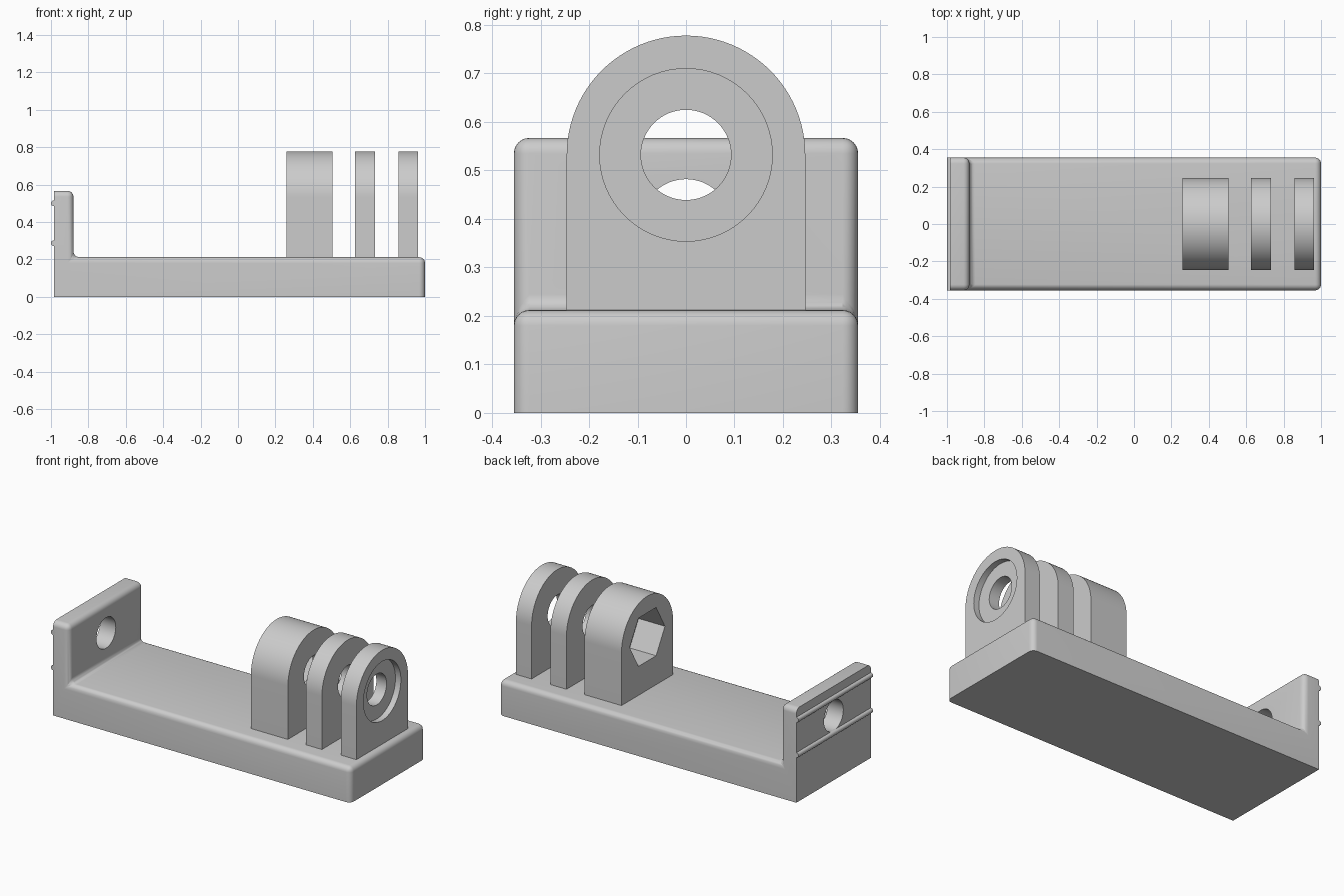
import bpy
import bmesh
from math import cos, sin, pi, radians

if "Cube" in bpy.data.objects:
    bpy.data.objects.remove(bpy.data.objects["Cube"], do_unlink=True)

grey = bpy.data.materials.new("light grey plastic")
grey.use_nodes = True
grey.diffuse_color = (0.6, 0.6, 0.6, 1)
grey.node_tree.nodes["Principled BSDF"].inputs["Base Color"].default_value = (0.6, 0.6, 0.6, 1)

HALF_W = 0.355      # half width of the base
BACK = -0.985       # outer face of the end wall
DECK = 0.212        # top of the base
AXLE = 0.532        # height of the prong holes
PRONG_R = 0.246


def select_only(obj):
    bpy.ops.object.select_all(action="DESELECT")
    obj.select_set(True)
    bpy.context.view_layer.objects.active = obj


def prism(name, profile, axis, lo, hi, bevel_rule=None, radius=0.035):
    """Extrude a (y, z) profile along x, or an (x, z) profile along y."""
    bm = bmesh.new()
    place = (lambda p: (lo, p[0], p[1])) if axis == "x" else (lambda p: (p[0], lo, p[1]))
    face = bm.faces.new([bm.verts.new(place(p)) for p in profile])
    grown = bmesh.ops.extrude_face_region(bm, geom=[face])["geom"]
    offset = (hi - lo, 0, 0) if axis == "x" else (0, hi - lo, 0)
    bmesh.ops.translate(bm, vec=offset,
                        verts=[g for g in grown if isinstance(g, bmesh.types.BMVert)])
    bmesh.ops.recalc_face_normals(bm, faces=bm.faces)
    if bevel_rule:
        bmesh.ops.bevel(bm, geom=[e for e in bm.edges if bevel_rule(e)], offset=radius,
                        segments=6, profile=0.5, affect="EDGES", clamp_overlap=True)
        bmesh.ops.recalc_face_normals(bm, faces=bm.faces)
    mesh = bpy.data.meshes.new(name)
    bm.to_mesh(mesh)
    bm.free()
    mesh.materials.append(grey)
    obj = bpy.data.objects.new(name, mesh)
    bpy.context.collection.objects.link(obj)
    return obj


def ring(cx, cz, r, sides, span=2 * pi):
    """Points of a circle, or an arc including its end when span is shorter."""
    steps = sides if span >= 2 * pi else sides - 1
    return [(cx + r * cos(span * i / steps), cz + r * sin(span * i / steps))
            for i in range(sides)]


def cut(obj, profile, lo, hi):
    """Cut a prism running along x out of the object."""
    cutter = prism("cutter", profile, "x", lo, hi)
    cutter.hide_render = True
    mod = obj.modifiers.new("cut", "BOOLEAN")
    mod.operation = "DIFFERENCE"
    mod.solver = "EXACT"
    mod.object = cutter
    select_only(obj)
    bpy.ops.object.modifier_apply(modifier=mod.name)
    bpy.data.objects.remove(cutter, do_unlink=True)


def smooth(obj):
    select_only(obj)
    bpy.ops.object.shade_smooth_by_angle(angle=radians(30))


# L-shaped base with end wall; bottom and outer wall edges stay sharp
def rounded(edge):
    a, b = (v.co for v in edge.verts)
    on_bottom = max(a.z, b.z) < 0.001
    on_back = max(a.x, b.x) < BACK + 0.001
    return not (on_bottom or on_back)


body = prism("base_and_end_wall",
             [(BACK, 0), (1, 0), (1, DECK), (-0.88, DECK), (-0.88, 0.567), (BACK, 0.567)],
             "y", -HALF_W, HALF_W, rounded, 0.032)
cut(body, ring(0, 0.39, 0.092, 64), -1.2, -0.7)
smooth(body)

# Grip ribs on the outside of the end wall
for label, z in (("lower", 0.287), ("upper", 0.5)):
    smooth(prism(label + "_grip_rib", ring(BACK, z, 0.015, 24), "y", -HALF_W, HALF_W))

# Three hinge prongs with a shared axle hole
prong_profile = ring(0, AXLE, PRONG_R, 49, pi) + [(-PRONG_R, 0.19), (PRONG_R, 0.19)]
for name, lo, hi in (("nut_prong", 0.258, 0.505),
                     ("middle_prong", 0.625, 0.732),
                     ("outer_prong", 0.858, 0.962)):
    prong = prism(name, prong_profile, "x", lo, hi)
    cut(prong, ring(0, AXLE, 0.093, 64), lo - 0.05, hi + 0.05)
    if name == "nut_prong":       # hexagonal nut pocket
        cut(prong, ring(0, AXLE, 0.168, 6), lo - 0.05, lo + 0.176)
    if name == "outer_prong":     # round recess for the bolt head
        cut(prong, ring(0, AXLE, 0.178, 64), hi - 0.036, hi + 0.05)
    smooth(prong)
